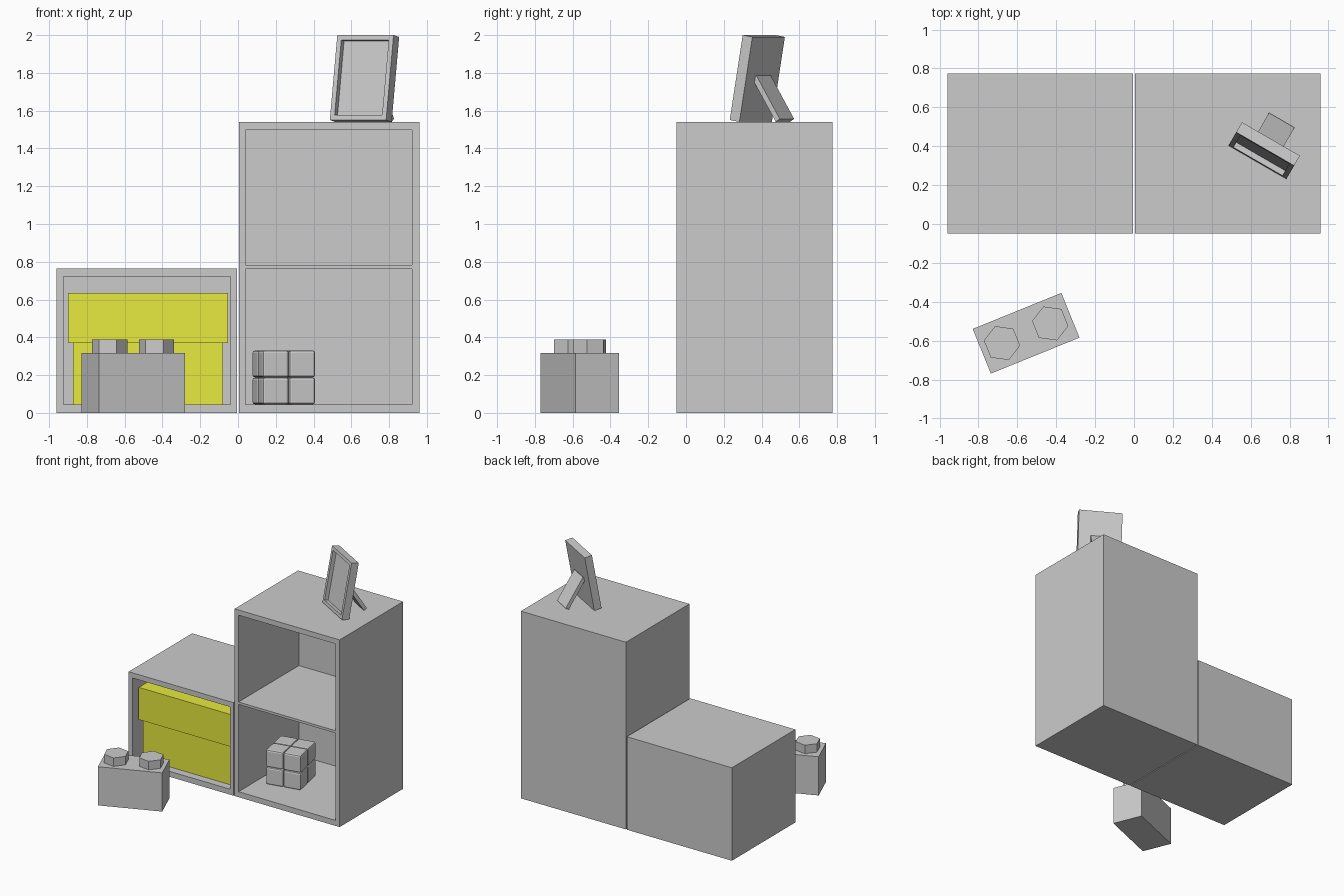
import bpy, bmesh
from math import radians
from mathutils import Matrix, Vector

if "Cube" in bpy.data.objects:
    bpy.data.objects.remove(bpy.data.objects["Cube"])


def make_object(name, bm, matrix=Matrix.Identity(4), mat=None):
    mesh = bpy.data.meshes.new(name)
    bmesh.ops.recalc_face_normals(bm, faces=bm.faces)
    bm.to_mesh(mesh)
    bm.free()
    obj = bpy.data.objects.new(name, mesh)
    obj.matrix_world = matrix
    bpy.context.collection.objects.link(obj)
    if mat:
        mesh.materials.append(mat)
    return obj


def add_box(bm, lo, hi):
    lo, hi = Vector(lo), Vector(hi)
    m = Matrix.Translation((lo + hi) / 2) @ Matrix.Diagonal((*(hi - lo), 1))
    return bmesh.ops.create_cube(bm, size=1, matrix=m)["verts"]


def box(name, lo, hi, matrix=Matrix.Identity(4), mat=None):
    bm = bmesh.new()
    add_box(bm, lo, hi)
    return make_object(name, bm, matrix, mat)


def carved_box(name, lo, hi, hollows, matrix=Matrix.Identity(4)):
    """Box with rectangular recesses cut out of it."""
    obj = box(name, lo, hi, matrix)
    for a, b in hollows:
        cutter = box("cutter", a, b, matrix)
        cutter.hide_render = True
        mod = obj.modifiers.new("recess", "BOOLEAN")
        mod.operation, mod.solver, mod.object = "DIFFERENCE", "EXACT", cutter
        bpy.context.view_layer.objects.active = obj
        bpy.ops.object.modifier_apply(modifier=mod.name)
        bpy.data.objects.remove(cutter)
    return obj


def placed(x, y, z, turn):
    return Matrix.Translation((x, y, z)) @ Matrix.Rotation(radians(turn), 4, "Z")


# Cabinets, open at the front
FRONT, BACK, INNER = -0.05, 0.775, 0.735
carved_box("low_cabinet", (-0.96, FRONT, 0), (-0.004, BACK, 0.765),
           [((-0.925, FRONT - 0.1, 0.045), (-0.04, INNER, 0.722))])
carved_box("tall_cabinet", (0.004, FRONT, 0), (0.96, BACK, 1.54),
           [((0.04, FRONT - 0.1, z0), (0.922, INNER, z1))
            for z0, z1 in ((0.045, 0.763), (0.783, 1.497))])

# Yellow storage box with overhanging lid
yellow = bpy.data.materials.new("yellow")
yellow.diffuse_color = (0.8, 0.82, 0.05, 1)
yellow.use_nodes = True
yellow.node_tree.nodes["Principled BSDF"].inputs["Base Color"].default_value = yellow.diffuse_color
box("storage_box", (-0.873, 0.015, 0.045), (-0.08, 0.68, 0.37), mat=yellow)
box("storage_box_lid", (-0.90, -0.005, 0.37), (-0.052, 0.70, 0.635), mat=yellow)

# Building block with two six-sided studs
block = placed(-0.555, -0.562, 0, 22.1)
box("toy_block", (-0.246, -0.124, 0), (0.246, 0.124, 0.318), block)
bm = bmesh.new()
for x in (-0.134, 0.134):
    bmesh.ops.create_cone(bm, cap_ends=True, segments=6, radius1=0.094, radius2=0.094,
                          depth=0.072, matrix=Matrix.Translation((x, 0, 0.352)))
make_object("toy_block_studs", bm, block)

# Puzzle cube of eight rounded pieces
bm = bmesh.new()
H = 0.0715
for x in (-H, H):
    for y in (-H, H):
        for z in (-H, H):
            r = 0.071
            add_box(bm, (x - r, y - r, z - r), (x + r, y + r, z + r))
bmesh.ops.bevel(bm, geom=bm.edges[:], offset=0.013, segments=2, profile=0.5, affect="EDGES")
make_object("puzzle_cube", bm, placed(0.2425, 0.34, 0.045 + 2 * H, 11.5))

# Picture frame leaning back on the tall cabinet
W, T, HT, B = 0.172, 0.06, 0.457, 0.027
spot = placed(0.635, 0.3175, 0, -30)
lean = spot @ Matrix.Translation((0, 0, 1.5505)) @ Matrix.Rotation(radians(-10), 4, "X")
carved_box("picture_frame", (-W, 0, 0), (W, T, HT),
           [((-W + B, -0.1, B), (W - B, 0.03, HT - B))], lean)

# Frame stand: sloping strip from a side profile
bm = bmesh.new()
profile = [(0.085, 1.765), (0.108, 1.785), (0.25, 1.557), (0.226, 1.541)]
face = bm.faces.new([bm.verts.new((-0.076, y, z)) for y, z in profile])
ext = bmesh.ops.extrude_face_region(bm, geom=[face])["geom"]
bmesh.ops.translate(bm, vec=(0.152, 0, 0),
                    verts=[v for v in ext if isinstance(v, bmesh.types.BMVert)])
make_object("frame_stand", bm, spot)
